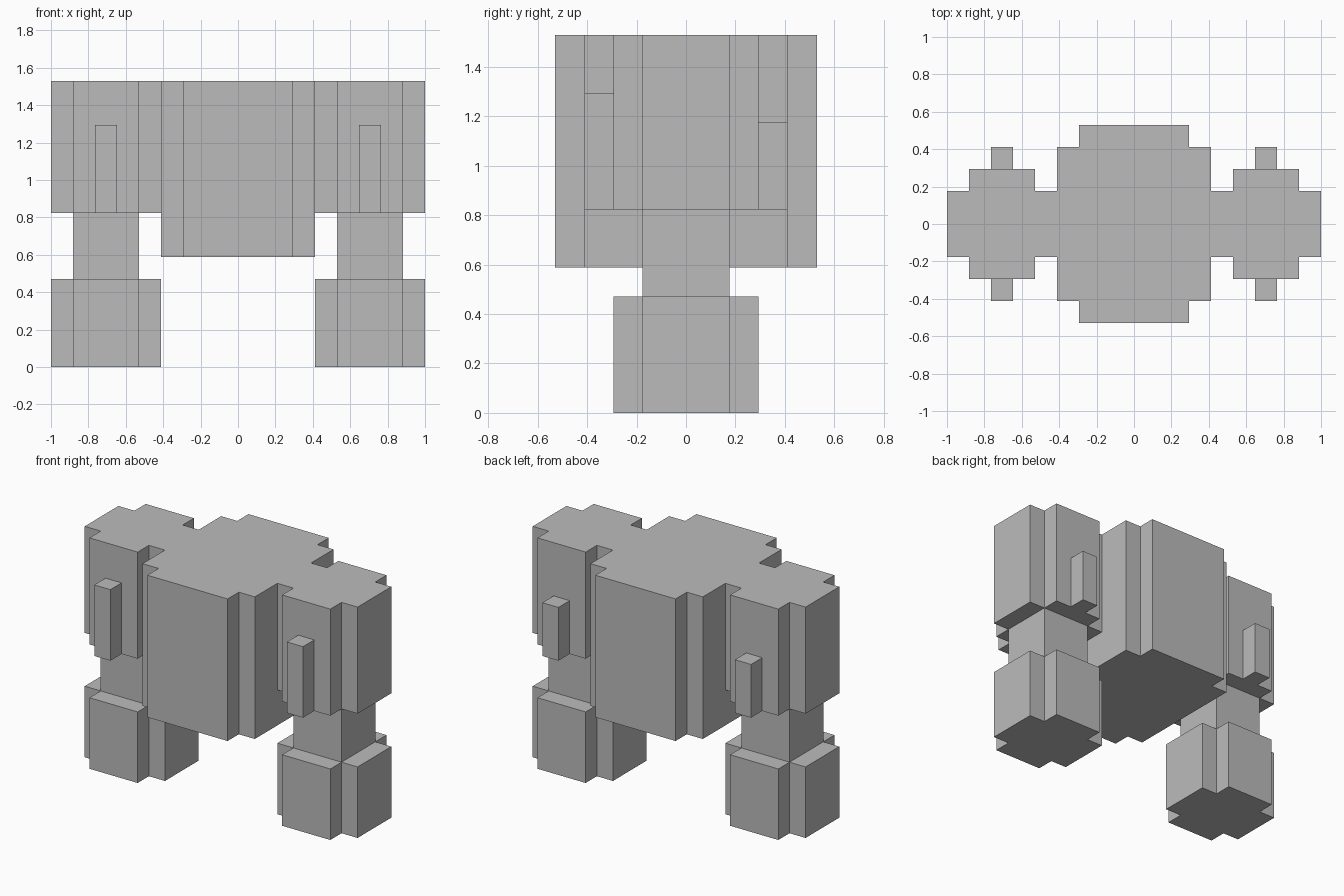
import bpy
import bmesh

U = 2 / 17  # one block of the grid the model is built on

cube = bpy.data.objects.get("Cube")
if cube:
    bpy.data.objects.remove(cube, do_unlink=True)

grey = bpy.data.materials.new("plain grey")
grey.use_nodes = True
colour = (0.5, 0.5, 0.5, 1)
grey.diffuse_color = colour
grey.node_tree.nodes["Principled BSDF"].inputs["Base Color"].default_value = colour


def prism(name, outline, z0, z1):
    """Extrude a flat outline (in blocks) from z0 up to z1."""
    bm = bmesh.new()
    base = bm.faces.new([bm.verts.new((x * U, y * U, z0 * U)) for x, y in outline])
    top = bmesh.ops.extrude_face_region(bm, geom=[base])["geom"]
    bmesh.ops.translate(bm, vec=(0, 0, (z1 - z0) * U),
                        verts=[g for g in top if isinstance(g, bmesh.types.BMVert)])
    bmesh.ops.recalc_face_normals(bm, faces=bm.faces)
    mesh = bpy.data.meshes.new(name)
    bm.to_mesh(mesh)
    bm.free()
    mesh.materials.append(grey)
    obj = bpy.data.objects.new(name, mesh)
    bpy.context.collection.objects.link(obj)
    return obj


def box(x0, x1, y0, y1):
    return [(x0, y0), (x1, y0), (x1, y1), (x0, y1)]


def notched(cx, w, d):
    """Rectangle of half sizes w, d with one block cut from each corner."""
    a, b = w - 1, d - 1
    pts = [(w, -b), (w, b), (a, b), (a, d), (-a, d), (-a, b),
           (-w, b), (-w, -b), (-a, -b), (-a, -d), (a, -d), (a, -b)]
    return [(cx + x, y) for x, y in pts]


# Central body
prism("body", notched(0, 3.5, 4.5), 5, 13)

# Matching side assemblies
for side, s in (("left", 1), ("right", -1)):
    cx = 6 * s
    prism(side + "_shoulder", notched(cx, 2.5, 2.5), 7, 13)
    prism(side + "_leg", box(cx - 1.5, cx + 1.5, -1.5, 1.5), 4, 7)
    prism(side + "_foot", notched(cx, 2.5, 2.5), 0, 4)
    # Upright bars: taller in front, shorter behind
    prism(side + "_front_bar", box(cx - 0.5, cx + 0.5, -3.5, -2.5), 7, 11)
    prism(side + "_back_bar", box(cx - 0.5, cx + 0.5, 2.5, 3.5), 7, 10)
